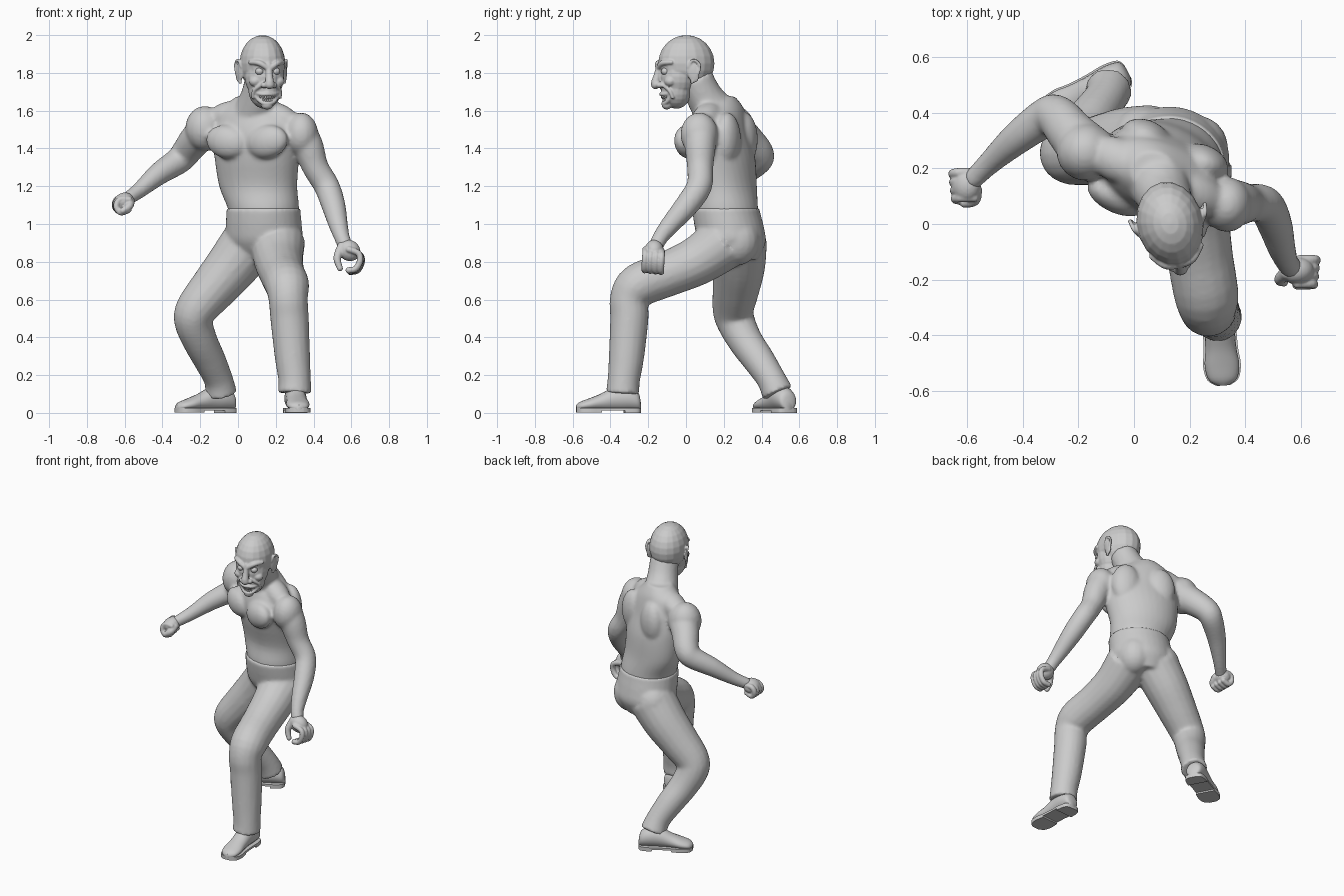
import bpy, bmesh
from math import sin, cos, pi, radians
from mathutils import Vector, Matrix, Euler


def spline(pts, n=4):
    """Catmull-Rom through tuples of any length."""
    P = [pts[0]] + list(pts) + [pts[-1]]
    out = []
    for a, b, c, d in zip(P, P[1:], P[2:], P[3:]):
        for k in range(n):
            t = k / n
            out.append([0.5 * (2*q + (r-p)*t + (2*p-5*q+4*r-s)*t*t + (3*q-p-3*r+s)*t**3)
                        for p, q, r, s in zip(a, b, c, d)])
    return out + [list(pts[-1])]


def loft(bm, rings):
    R = [[bm.verts.new(v) for v in ring] for ring in rings]
    n = len(R[0])
    for a, b in zip(R, R[1:]):
        for i in range(n):
            bm.faces.new((a[i], a[(i+1) % n], b[(i+1) % n], b[i]))
    bm.faces.new(R[0][::-1])
    bm.faces.new(R[-1])


def blob(bm, loc, r, rot=(0, 0, 0)):
    r = (r, r, r) if isinstance(r, (int, float)) else r
    m = Matrix.LocRotScale(Vector(loc), Euler([radians(a) for a in rot]), Vector(r))
    bmesh.ops.create_uvsphere(bm, u_segments=18, v_segments=12, radius=1, matrix=m)


def tube(bm, pts, caps=False, seg=18):
    """Round tube through (x, y, z, radius) points."""
    S = spline(pts)
    C = [Vector(s[:3]) for s in S]
    rings, x = [], None
    for i, c in enumerate(C):
        t = (C[min(i+1, len(C)-1)] - C[max(i-1, 0)]).normalized()
        x = t.orthogonal() if x is None else x - t * x.dot(t)
        x.normalize()
        y = t.cross(x)
        rings.append([c + S[i][3] * (x*cos(2*pi*k/seg) + y*sin(2*pi*k/seg)) for k in range(seg)])
    loft(bm, rings)
    if caps:
        for p in (pts[0], pts[-1]):
            blob(bm, p[:3], p[3])


def stack(bm, rows, seg=32):
    """Horizontal ellipses: x, y, z, half width, half depth, yaw."""
    rings = []
    for x, y, z, rx, ry, yaw in spline(rows):
        m = Matrix.Rotation(radians(yaw), 3, 'Z')
        rings.append([Vector((x, y, z)) + m @ Vector((rx*cos(2*pi*k/seg), ry*sin(2*pi*k/seg), 0))
                      for k in range(seg)])
    loft(bm, rings)


def finish(name, bm, voxel=0, smooth=0, loc=(0, 0, 0), yaw=0, sharp=None):
    bmesh.ops.recalc_face_normals(bm, faces=bm.faces)
    me = bpy.data.meshes.new(name)
    bm.to_mesh(me)
    bm.free()
    me.shade_smooth()
    if sharp:
        me.set_sharp_from_angle(angle=radians(sharp))
    ob = bpy.data.objects.new(name, me)
    bpy.context.collection.objects.link(ob)
    ob.location, ob.rotation_euler = loc, (0, 0, radians(yaw))
    if voxel:
        m = ob.modifiers.new("fuse", 'REMESH')
        m.mode, m.voxel_size, m.use_smooth_shade = 'VOXEL', voxel, True
        s = ob.modifiers.new("soften", 'SMOOTH')
        s.factor, s.iterations = 0.5, smooth
    return ob


# Upper body: twisted rib cage, neck, muscles and both arms
bm = bmesh.new()
stack(bm, [(.135, .22, 1.0, .18, .16, -12), (.135, .212, 1.08, .19, .168, -15),
           (.107, .215, 1.2, .213, .152, -20), (.10, .192, 1.35, .235, .16, -24),
           (.10, .17, 1.47, .25, .15, -24), (.09, .175, 1.56, .215, .13, -24),
           (.07, .19, 1.62, .15, .105, -22), (.07, .185, 1.675, .08, .075, -20)])
tube(bm, [(.08, .17, 1.57, .12), (.11, .1, 1.67, .098), (.13, .05, 1.78, .09)])
for x, y, s in ((-.06, .10, 1), (.155, .01, -1)):                # chest
    blob(bm, (x, y, 1.435), (.118, .062, .088), (0, 12*s, -24))
for x, y in ((.044, .31), (.25, .22)):                           # shoulder blades
    blob(bm, (x, y, 1.45), (.095, .065, .14), (0, 0, -24))
blob(bm, (-.175, .26, 1.505), (.105, .105, .12))                 # shoulders
blob(bm, (.335, .07, 1.475), (.09, .1, .115))
blob(bm, (-.06, .23, 1.575), (.13, .08, .07), (0, -20, -24))     # trapezius
blob(bm, (.22, .11, 1.565), (.13, .075, .07), (0, 25, -24))
tube(bm, [(-.15, .25, 1.51, .1), (-.22, .32, 1.45, .088), (-.275, .385, 1.38, .078),
          (-.315, .385, 1.335, .072), (-.42, .31, 1.265, .06), (-.52, .22, 1.18, .043),
          (-.59, .15, 1.13, .036)])
tube(bm, [(.32, .08, 1.5, .09), (.37, .075, 1.41, .083), (.41, .075, 1.3, .07),
          (.47, .07, 1.2, .068), (.505, .005, 1.1, .064), (.53, -.08, 1.0, .052),
          (.55, -.135, .93, .042), (.57, -.16, .88, .04)])
finish("upper_body", bm, .011, 7)

# Trousers: pelvis, seat and two bent legs with cuffs
bm = bmesh.new()
stack(bm, [(.135, .212, 1.085, .197, .176, -15), (.135, .214, 1.06, .198, .178, -15),
           (.137, .23, .98, .203, .182, -14), (.14, .245, .9, .2, .175, -14),
           (.13, .26, .81, .13, .12, -14)])
blob(bm, (.04, .315, .9), (.12, .11, .13))
blob(bm, (.23, .27, .91), (.11, .12, .13))
tube(bm, [(.21, .2, .9, .145), (.215, .06, .805, .13), (.235, -.1, .735, .12),
          (.26, -.25, .675, .117), (.266, -.3, .6, .104), (.273, -.3, .5, .102),
          (.288, -.315, .3, .094), (.3, -.33, .17, .086), (.3, -.335, .105, .09)])
tube(bm, [(.06, .28, .9, .15), (-.03, .28, .78, .14), (-.13, .265, .66, .125),
          (-.22, .25, .55, .11), (-.235, .265, .48, .102), (-.2, .315, .38, .092),
          (-.15, .385, .28, .085), (-.105, .45, .18, .077), (-.09, .485, .105, .085)])
finish("trousers", bm, .011, 5)

# Hands: palm, four curled fingers and a thumb
def hand(name, palm, size, rot, knuckle, step, curl, thumb):
    bm = bmesh.new()
    blob(bm, palm, size, rot)
    for i in range(4):
        base = Vector(knuckle) + Vector(step) * i
        tube(bm, [(*(base + Vector(o)), .017) for o in curl], True, 10)
    tube(bm, thumb, True, 10)
    finish(name, bm, .005, 3)

hand("right_fist", (-.605, .14, 1.12), (.055, .062, .045), (0, -25, 0),
     (-.635, .185, 1.135), (.003, -.03, -.002),
     [(.05, 0, 0), (0, 0, 0), (-.018, -.005, -.035), (.005, -.01, -.068), (.045, -.01, -.055)],
     [(-.57, .12, 1.12, .024), (-.575, .085, 1.095, .021), (-.61, .075, 1.07, .017)])
hand("left_hand", (.588, -.168, .86), (.062, .05, .055), (0, 30, 0),
     (.638, -.215, .845), (.003, .029, -.003),
     [(-.05, 0, .02), (0, 0, 0), (.008, -.003, -.04), (-.015, -.004, -.082), (-.052, -.004, -.09)],
     [(.55, -.175, .88, .026), (.525, -.2, .82, .021), (.54, -.21, .765, .016)])

# Shoes: rounded upper, thin sole and heel block
def shoe(name, loc, yaw):
    prof = spline([(.17, .02, .05), (.155, .048, .1), (.1, .058, .13), (.03, .055, .125),
                   (-.04, .056, .09), (-.1, .062, .066), (-.15, .05, .047), (-.172, .018, .03)])
    bm = bmesh.new()
    loft(bm, [[(w*cos(k*pi/10), y, .012 + h/2 + h/2*sin(k*pi/10)) for k in range(20)]
              for y, w, h in prof])

    def slab(p, z0, z1):
        edge = [(w+.006, y) for y, w, h in p] + [(-w-.006, y) for y, w, h in reversed(p)]
        loft(bm, [[(x, y, z) for x, y in edge] for z in (z0, z1)])
    slab(prof, .012, .026)
    slab(prof[:10], 0, .013)
    slab(prof[16:], .002, .013)
    finish(name, bm, loc=loc, yaw=yaw, sharp=40)

shoe("left_shoe", (.31, -.41, 0), 4)
shoe("right_shoe", (-.172, .468, 0), -62)

# Head: bald skull, jaw, scowling brows, big nose, lips and ears
HEAD, YAW = (.13, 0, 1.85), 13
bm = bmesh.new()
blob(bm, (0, .002, 0), (.12, .152, .15))
blob(bm, (0, -.045, -.07), (.106, .1, .12))
blob(bm, (0, -.052, -.138), (.088, .082, .102))
blob(bm, (0, -.105, -.222), (.032, .026, .022))                  # chin
tube(bm, [(0, -.142, -.01, .018), (0, -.155, -.06, .019), (0, -.165, -.1, .024)], True)
blob(bm, (0, -.165, -.112), (.027, .025, .024))
for s in (-1, 1):
    blob(bm, (s*.026, -.15, -.115), (.018, .02, .016))           # nostril wing
    blob(bm, (s*.062, -.1, -.095), (.034, .032, .028))           # cheek
    tube(bm, [(s*.012, -.15, -.022, .014), (s*.05, -.14, .002, .015), (s*.09, -.1, .006, .011)], True)
    tube(bm, [(s*.03, -.142, -.11, .009), (s*.068, -.108, -.14, .011), (s*.075, -.09, -.18, .009)], True)
    blob(bm, (s*.122, .01, -.045), (.012, .033, .058), (12, 0, s*-20))
    tube(bm, [(s*.118, -.015, -.02, .007), (s*.131, .008, .018, .008), (s*.138, .04, -.005, .008),
              (s*.134, .036, -.05, .008), (s*.12, .005, -.1, .009)], True, 10)
tube(bm, [(-.07, -.088, -.15, .008), (-.036, -.122, -.163, .009), (0, -.135, -.162, .01),
          (.036, -.122, -.163, .009), (.07, -.088, -.15, .008)], True)
tube(bm, [(-.07, -.088, -.155, .008), (-.04, -.108, -.2, .01), (0, -.122, -.213, .011),
          (.04, -.108, -.2, .01), (.07, -.088, -.155, .008)], True)
finish("head", bm, .005, 3, HEAD, YAW)

# Eyes and teeth
bm = bmesh.new()
for s in (-1, 1):
    blob(bm, (s*.044, -.122, -.042), (.023, .023, .02))
finish("eyes", bm, loc=HEAD, yaw=YAW)
bm = bmesh.new()
for i in range(-4, 5):
    x = i * .0125
    y = -.127 + x*x*9
    blob(bm, (x, y, -.177 + x*x*4), (.006, .007, .011))
    blob(bm, (x*.9, y+.006, -.197 + x*x*6), (.0055, .006, .009))
finish("teeth", bm, loc=HEAD, yaw=YAW)
